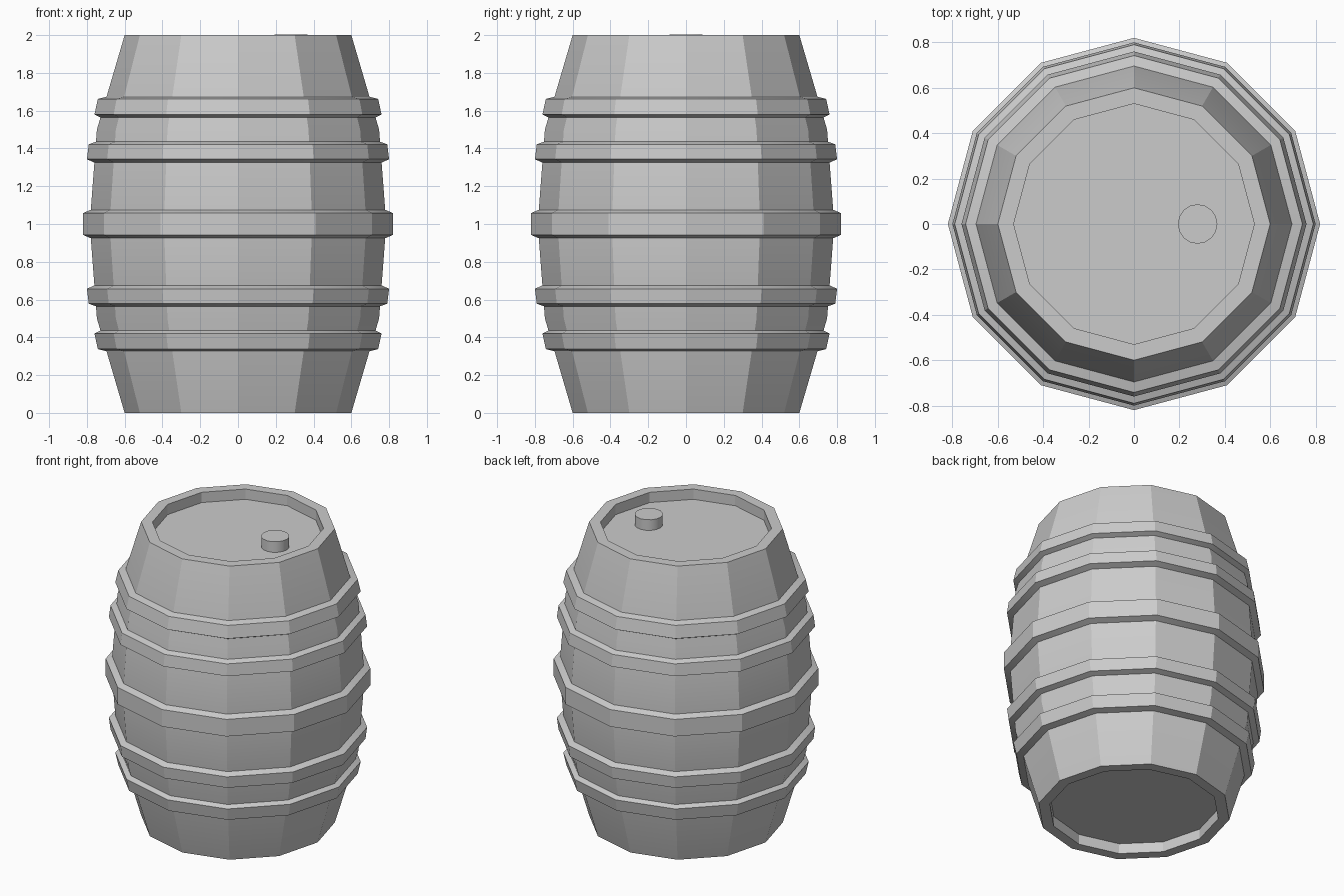
import bpy
import bmesh
from math import cos, sin, pi, radians

cube = bpy.data.objects.get("Cube")
if cube:
    bpy.data.objects.remove(cube, do_unlink=True)

grey = bpy.data.materials.new("plain grey")
grey.use_nodes = True
colour = (0.6, 0.6, 0.6, 1)
grey.diffuse_color = colour
grey.node_tree.nodes["Principled BSDF"].inputs["Base Color"].default_value = colour


def lathe(name, profile, sides, closed=False, centre=(0, 0)):
    """Revolve (radius, z) points; open profiles are capped at both ends."""
    bm = bmesh.new()
    rings = [[bm.verts.new((centre[0] + r * cos(2 * pi * i / sides),
                            centre[1] + r * sin(2 * pi * i / sides), z))
              for i in range(sides)] for r, z in profile]
    pairs = list(zip(rings, rings[1:]))
    if closed:
        pairs.append((rings[-1], rings[0]))
    else:
        bm.faces.new(rings[0])
        bm.faces.new(rings[-1])
    for a, b in pairs:
        for i in range(sides):
            j = (i + 1) % sides
            bm.faces.new((a[i], a[j], b[j], b[i]))
    bmesh.ops.recalc_face_normals(bm, faces=bm.faces)
    mesh = bpy.data.meshes.new(name)
    bm.to_mesh(mesh)
    bm.free()
    mesh.materials.append(grey)
    obj = bpy.data.objects.new(name, mesh)
    bpy.context.collection.objects.link(obj)
    bpy.ops.object.select_all(action='DESELECT')
    obj.select_set(True)
    bpy.context.view_layer.objects.active = obj
    bpy.ops.object.shade_smooth_by_angle(angle=radians(25))
    return obj


def flip(profile):
    return [(r, 2 - z) for r, z in profile]


# Staved body with a recessed head at each end
upper = [(0.785, 1.0), (0.747, 1.5), (0.6, 2.0), (0.53, 2.0), (0.53, 1.93)]
lathe("barrel_body", flip(upper[1:])[::-1] + upper, 12)

# Hoops: the outer two pairs are mirrored about the middle
end_hoop = [(0.69, 1.675), (0.742, 1.662), (0.76, 1.58), (0.72, 1.56)]
inner_hoop = [(0.745, 1.438), (0.79, 1.422), (0.8, 1.343), (0.755, 1.323)]
middle_hoop = [(0.775, 1.077), (0.82, 1.058), (0.82, 0.942), (0.775, 0.923)]
for name, hoop in (("end_hoop", end_hoop), ("inner_hoop", inner_hoop)):
    lathe("upper_" + name, hoop, 12, closed=True)
    lathe("lower_" + name, flip(hoop), 12, closed=True)
lathe("middle_hoop", middle_hoop, 12, closed=True)

# Bung standing on the top head
lathe("bung", [(0.087, 1.92), (0.087, 2.002)], 16, centre=(0.28, 0))
